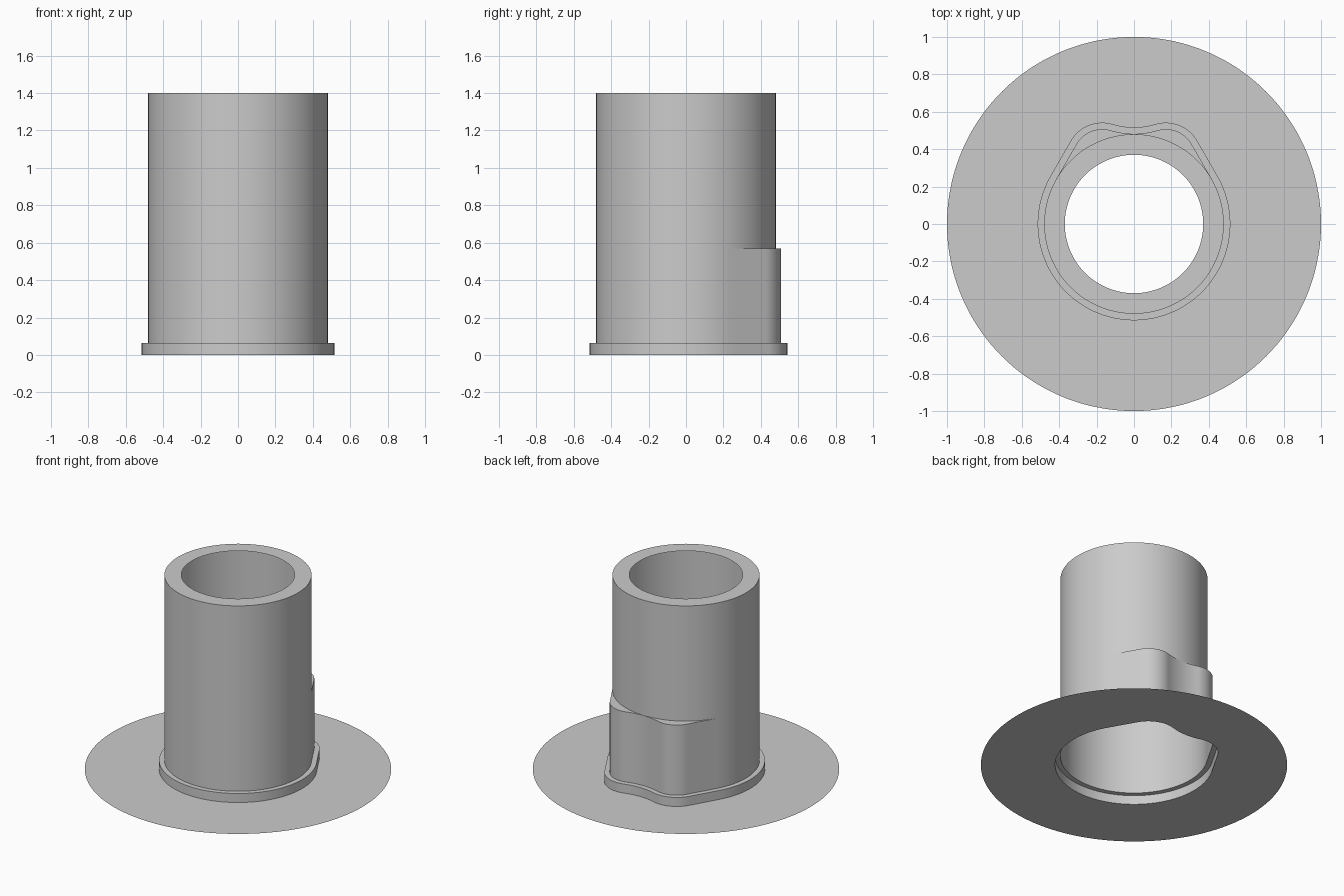
import bpy
import bmesh
from math import sin, cos, atan2, radians
from mathutils import Vector

if "Cube" in bpy.data.objects:
    bpy.data.objects.remove(bpy.data.objects["Cube"])

TUBE_R, BORE_R, FLANGE_R = 0.48, 0.37, 1.0
LIP, COLLAR_Z, LOBE_Z, TOP_Z = 0.035, 0.065, 0.57, 1.4

grey = bpy.data.materials.new("plain grey")
grey.use_nodes = True
colour = (0.6, 0.6, 0.6, 1)
grey.diffuse_color = colour
grey.node_tree.nodes["Principled BSDF"].inputs["Base Color"].default_value = colour


def arc(cx, cy, r, start, end, steps):
    angles = [radians(start + (end - start) * i / steps) for i in range(steps + 1)]
    return [Vector((cx + r * cos(a), cy + r * sin(a))) for a in angles]


def outline(off):
    """Round outline with two soft lobes at the back, grown by off."""
    lobe = arc(0.17, 0.348, 0.159 + off, 30, 106.8, 20)
    dip = arc(0, 0.912, 0.43 - off, 286.8, 270, 8)
    start = arc(0, 0, TUBE_R + off, 30, 30, 1)[0]
    side = [start.lerp(lobe[0], i / 10) for i in range(1, 10)]
    half = side + lobe + dip[1:]
    mirrored = [Vector((-p.x, p.y)) for p in reversed(half[:-1])]
    return half + mirrored + arc(0, 0, TUBE_R + off, 150, 390, 96)


def ring(points, z):
    return [(p.x, p.y, z) for p in points]


def circle(r, z):
    """Circle whose points line up with those of the outline."""
    angles = [atan2(p.y, p.x) for p in outline(0)]
    return [(r * cos(a), r * sin(a), z) for a in angles]


def loft(name, rings):
    bm = bmesh.new()
    rows = [[bm.verts.new(p) for p in r] for r in rings]
    n = len(rows[0])
    for low, high in zip(rows, rows[1:]):
        for i in range(n):
            j = (i + 1) % n
            bm.faces.new((low[i], low[j], high[j], high[i]))
    # Merge the stretch where the lobes blend into the round tube
    bmesh.ops.remove_doubles(bm, verts=bm.verts[:], dist=0.00005)
    mesh = bpy.data.meshes.new(name)
    bm.to_mesh(mesh)
    bm.free()
    mesh.materials.append(grey)
    obj = bpy.data.objects.new(name, mesh)
    bpy.context.collection.objects.link(obj)
    bpy.ops.object.select_all(action="DESELECT")
    obj.select_set(True)
    bpy.context.view_layer.objects.active = obj
    bpy.ops.object.shade_smooth_by_angle(angle=radians(30))


# Thin flat flange around the opening
loft("flange", [circle(FLANGE_R, 0), ring(outline(LIP), 0)])

# Hollow body: collar, ledge, lobed socket, shelf, round tube and top lip
loft("tube_body", [
    ring(outline(LIP), 0),
    ring(outline(LIP), COLLAR_Z),
    ring(outline(0), COLLAR_Z),
    ring(outline(0), LOBE_Z),
    circle(TUBE_R, LOBE_Z),
    circle(TUBE_R, TOP_Z),
    circle(BORE_R, TOP_Z),
])
